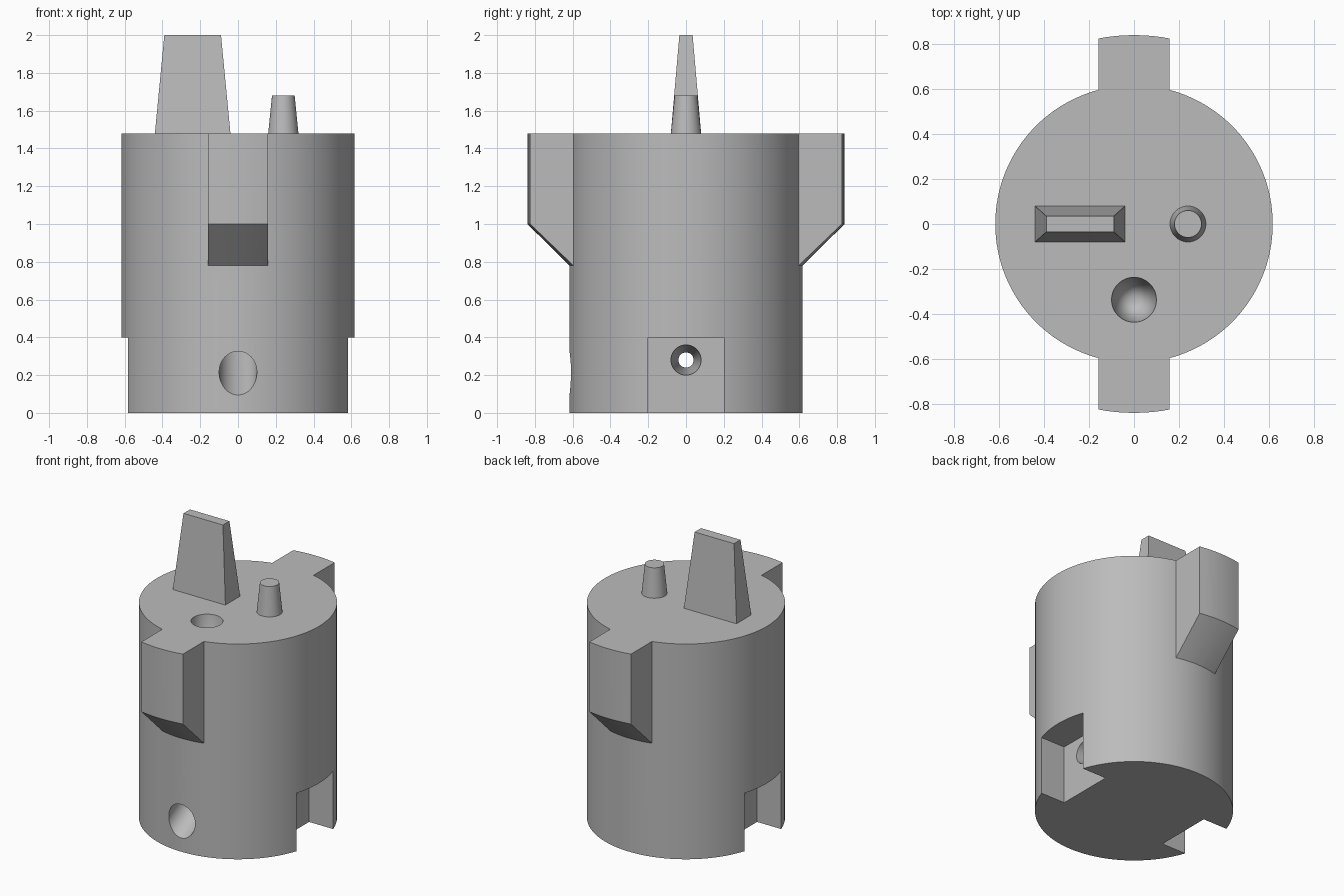
import bpy
import math
from mathutils import Vector

cube = bpy.data.objects.get("Cube")
if cube:
    bpy.data.objects.remove(cube, do_unlink=True)

R, TOP, LUG_R = 0.617, 1.48, 0.84
SEGMENTS = 128

grey = bpy.data.materials.new("plain grey")
grey.use_nodes = True
colour = (0.5, 0.5, 0.5, 1)
grey.diffuse_color = colour
grey.node_tree.nodes["Principled BSDF"].inputs["Base Color"].default_value = colour


def finish(name):
    obj = bpy.context.object
    obj.name = name
    obj.data.materials.append(grey)
    return obj


def cone(name, start, end, r1, r2, segments=64):
    """Round bar or taper running from start to end."""
    a, b = Vector(start), Vector(end)
    turn = (b - a).to_track_quat("Z", "Y").to_euler()
    bpy.ops.mesh.primitive_cone_add(vertices=segments, radius1=r1, radius2=r2,
                                    depth=(b - a).length,
                                    location=(a + b) / 2, rotation=turn)
    return finish(name)


def box(name, low, high):
    a, b = Vector(low), Vector(high)
    bpy.ops.mesh.primitive_cube_add(size=1, location=(a + b) / 2)
    bpy.context.object.scale = b - a
    return finish(name)


def combine(target, tool, operation):
    """Apply a boolean, then discard the tool."""
    mod = target.modifiers.new(operation.title(), "BOOLEAN")
    mod.operation, mod.solver, mod.object = operation, "EXACT", tool
    bpy.context.view_layer.objects.active = target
    bpy.ops.object.modifier_apply(modifier=mod.name)
    bpy.data.objects.remove(tool, do_unlink=True)


def smooth(obj):
    bpy.ops.object.select_all(action="DESELECT")
    obj.select_set(True)
    bpy.context.view_layer.objects.active = obj
    bpy.ops.object.shade_smooth_by_angle(angle=math.radians(25))


# Round body
body = cone("body", (0, 0, 0), (0, 0, TOP), R, R, SEGMENTS)

# Front and back lugs: a flange with a conical underside, trimmed to a bar
flange = cone("flange", (0, 0, 1), (0, 0, TOP), LUG_R, LUG_R, SEGMENTS)
skirt = cone("skirt", (0, 0, 0.68), (0, 0, 1), 0.515, LUG_R, SEGMENTS)
combine(flange, skirt, "UNION")
combine(flange, box("bar", (-0.158, -1, 0.5), (0.158, 1, 2)), "INTERSECT")
combine(body, flange, "UNION")

# Side notches, each with a tapered hole meeting in the middle
for side in (-1, 1):
    xs = sorted((side * 0.4, side))
    combine(body, box("notch", (xs[0], -0.2, -0.1), (xs[1], 0.2, 0.4)), "DIFFERENCE")
bore = cone("bore", (0.401, 0, 0.28), (0, 0, 0.28), 0.08, 0.04)
combine(bore, cone("bore_end", (-0.401, 0, 0.28), (0.001, 0, 0.28), 0.08, 0.04), "UNION")
combine(body, bore, "DIFFERENCE")

# Deep tapered socket in the top
combine(body, cone("socket", (0, -0.337, TOP + 0.01), (0, -0.337, 0.6), 0.101, 0), "DIFFERENCE")

# Sloping channel that opens low on the front
mouth = Vector((0, -R, 0.21))
along = Vector((0, math.cos(math.radians(30)), math.sin(math.radians(30))))
combine(body, cone("channel", mouth - along * 0.3, mouth + along * 0.5, 0.1, 0.1), "DIFFERENCE")
smooth(body)

# Tapered flat blade on top
blade = box("blade", (-0.44, -0.08, TOP), (-0.04, 0.08, 2))
for v in blade.data.vertices:
    if v.co.z > 0:
        v.co.x *= 0.3 / 0.4
        v.co.y *= 0.035 / 0.08

# Tapered round pin beside it
smooth(cone("pin", (0.24, 0, TOP), (0.24, 0, 1.68), 0.08, 0.06))
